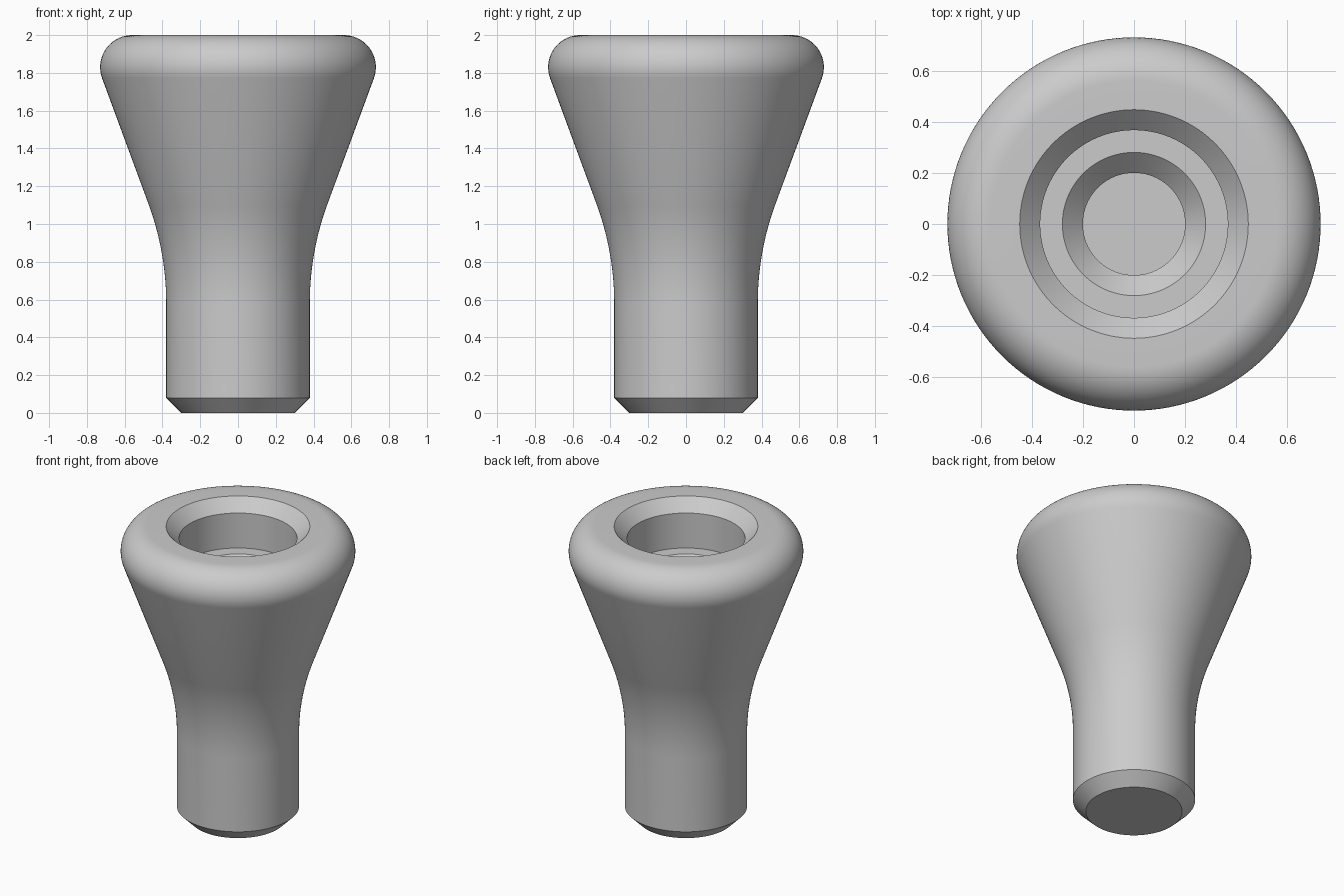
import bpy
import bmesh
from math import sin, cos, tan, radians, pi

SEGMENTS = 128
FLARE = radians(20)

cube = bpy.data.objects.get("Cube")
if cube:
    bpy.data.objects.remove(cube, do_unlink=True)

# Single grey material
grey = bpy.data.materials.new("plain grey")
grey.use_nodes = True
colour = (0.6, 0.6, 0.6, 1)
grey.diffuse_color = colour
grey.node_tree.nodes["Principled BSDF"].inputs["Base Color"].default_value = colour


def arc(cx, cz, radius, start, end, steps):
    """Points on an arc in the radius-height plane."""
    angles = [start + (end - start) * i / steps for i in range(steps + 1)]
    return [(cx + radius * cos(a), cz + radius * sin(a)) for a in angles]


def lathe(name, profile):
    """Revolve a (radius, height) profile around z."""
    bm = bmesh.new()
    verts = [bm.verts.new((r, 0, z)) for r, z in profile]
    edges = [bm.edges.new(pair) for pair in zip(verts, verts[1:])]
    bmesh.ops.spin(bm, geom=verts + edges, cent=(0, 0, 0), axis=(0, 0, 1),
                   angle=2 * pi, steps=SEGMENTS, use_duplicate=False)
    bmesh.ops.remove_doubles(bm, verts=bm.verts[:], dist=0.0005)
    bmesh.ops.recalc_face_normals(bm, faces=bm.faces[:])
    mesh = bpy.data.meshes.new(name)
    bm.to_mesh(mesh)
    bm.free()
    mesh.materials.append(grey)
    obj = bpy.data.objects.new(name, mesh)
    bpy.context.collection.objects.link(obj)
    bpy.ops.object.select_all(action='DESELECT')
    obj.select_set(True)
    bpy.context.view_layer.objects.active = obj
    bpy.ops.object.shade_smooth_by_angle(angle=radians(30))
    return obj


# Chamfered foot and straight stem
profile = [(0, 0), (0.30, 0), (0.38, 0.08)]

# Concave sweep from stem into the flared cone
sweep = 1.52
profile += arc(0.38 + sweep, 0.58, sweep, pi, pi - FLARE, 14)

# Rounded lip, tangent to the cone and to the flat top
lip = 0.17
profile += arc(0.56, 2 - lip, lip, -FLARE, pi / 2, 18)

# Stepped bore: chamfer, counterbore, ledge, chamfer, blind hole
profile += [(0.447, 2), (0.367, 1.92), (0.367, 1.68), (0.28, 1.68),
            (0.20, 1.60), (0.20, 1.10), (0, 1.10)]

lathe("knob_body", profile)
